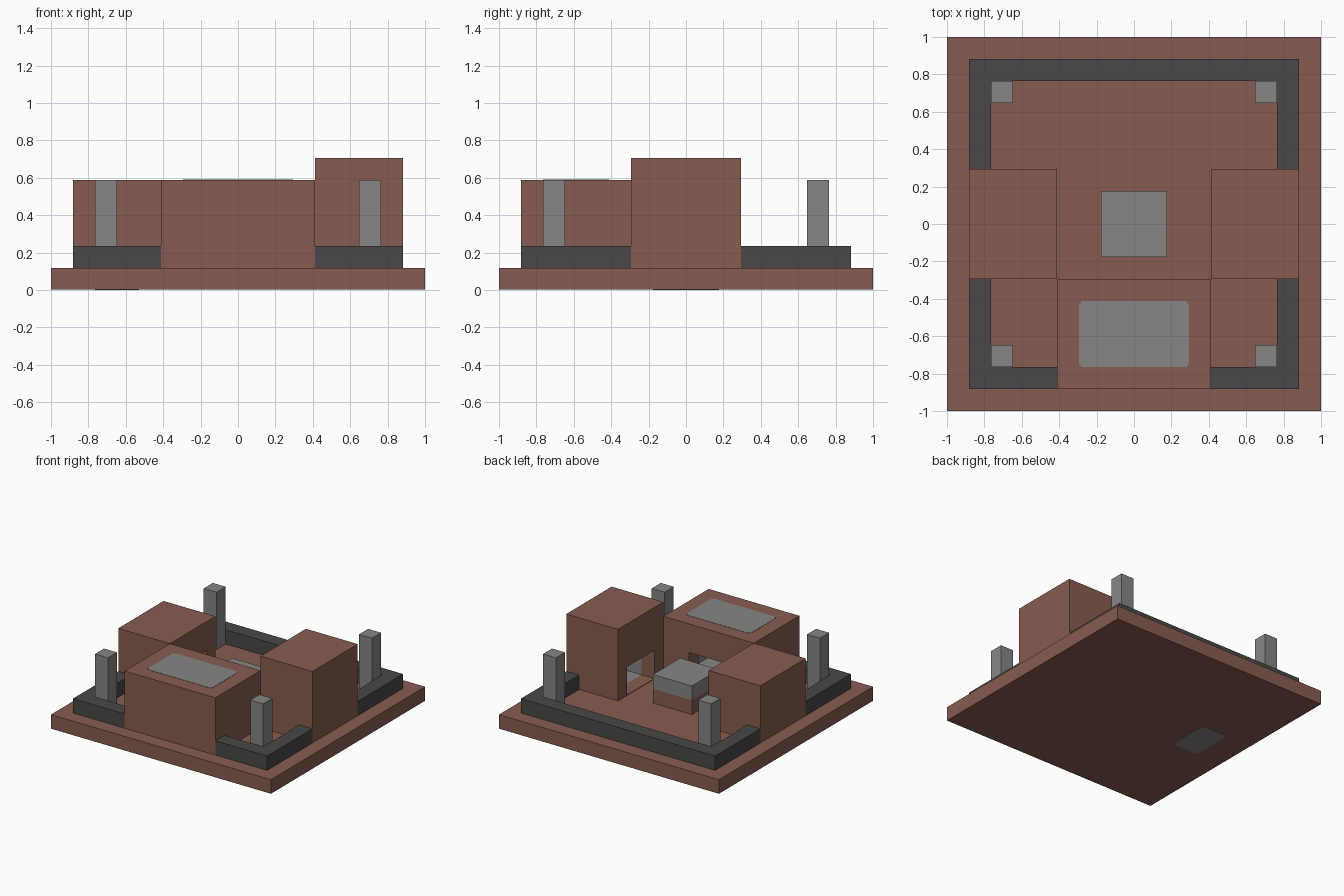
import bpy
import bmesh
from mathutils import Vector

U = 2 / 17      # grid unit the whole layout is based on
SKIN = 0.004    # thin plates and floor skins

cube = bpy.data.objects.get("Cube")
if cube:
    bpy.data.objects.remove(cube, do_unlink=True)


def material(name, colour):
    m = bpy.data.materials.new(name)
    m.use_nodes = True
    m.diffuse_color = (*colour, 1)
    m.node_tree.nodes["Principled BSDF"].inputs["Base Color"].default_value = (*colour, 1)
    return m


BROWN = material("clay_brown", (0.242, 0.107, 0.082))
GREY = material("mid_grey", (0.238, 0.238, 0.238))
DARK = material("charcoal", (0.065, 0.065, 0.065))


def add_object(name, bm, *mats):
    mesh = bpy.data.meshes.new(name)
    bm.to_mesh(mesh)
    bm.free()
    for m in mats:
        mesh.materials.append(m)
    obj = bpy.data.objects.new(name, mesh)
    bpy.context.collection.objects.link(obj)
    return obj


def box(name, lo, hi, *mats, index=0, round_corners=False):
    """Axis-aligned box between two corners, given in grid units."""
    lo, hi = Vector(lo) * U, Vector(hi) * U
    bm = bmesh.new()
    bmesh.ops.create_cube(bm, size=1)
    for v in bm.verts:
        v.co = [(a + b) / 2 + c * (b - a) for a, b, c in zip(lo, hi, v.co)]
    if round_corners:
        upright = [e for e in bm.edges
                   if abs(e.verts[0].co.z - e.verts[1].co.z) > SKIN / 4]
        bmesh.ops.bevel(bm, geom=upright, offset=0.012, segments=2, affect='EDGES')
    for f in bm.faces:
        f.material_index = index
    return add_object(name, bm, *mats)


def cut(obj, cutter):
    """Subtract the cutter for good, keeping its material on the new faces."""
    mod = obj.modifiers.new("cut", 'BOOLEAN')
    mod.operation = 'DIFFERENCE'
    mod.solver = 'EXACT'
    mod.object = cutter
    dg = bpy.context.evaluated_depsgraph_get()
    mesh = bpy.data.meshes.new_from_object(obj.evaluated_get(dg))
    obj.modifiers.clear()
    obj.data = mesh
    bpy.data.objects.remove(cutter, do_unlink=True)


def building(name, lo, hi, room_top, door_lo, door_hi):
    """Hollow block with a grey-lined room and a doorway to the courtyard."""
    s = SKIN / U
    block = box(name, (*lo, 1), (*hi, room_top[0]), BROWN, GREY)
    cut(block, box("room", (lo[0] + 1, lo[1] + 1, 1 + s),
                   (hi[0] - 1, hi[1] - 1, room_top[1]), BROWN, GREY, index=1))
    cut(block, box("doorway", (*door_lo, 1 + s), (*door_hi, 3), BROWN, GREY))


# Ground slab and the grey plate let into its underside
t = SKIN / 2 / U
box("ground_slab", (-8.5, -8.5, t), (8.5, 8.5, 1), BROWN)
box("underside_plate", (-6.5, -1.5, 0), (-4.5, 1.5, 2 * t), GREY, round_corners=True)

# Buildings around the courtyard
building("right_hall", (-7.5, -2.5), (-3.5, 2.5), (5, 4), (-4.55, -1.5), (-3.4, 1.5))
building("left_tower", (3.5, -2.5), (7.5, 2.5), (6, 5), (3.4, -1.5), (4.55, 1.5))
building("front_hall", (-3.5, -7.5), (3.5, -2.5), (5, 4.9), (-1.5, -3.55), (1.5, -2.4))
box("roof_plate", (-2.5, -6.5, 5 - t), (2.5, -3.5, 5 + t), GREY, round_corners=True)

# Low perimeter walls
box("back_wall", (-7.5, 6.5, 1), (7.5, 7.5, 2), DARK)
for side, s in (("left", 1), ("right", -1)):
    def span(a, b):
        return min(a * s, b * s), max(a * s, b * s)

    x0, x1 = span(6.5, 7.5)
    box(side + "_back_wall", (x0, 2.5, 1), (x1, 6.5, 2), DARK)
    box(side + "_front_wall", (x0, -6.5, 1), (x1, -2.5, 2), DARK)
    x0, x1 = span(3.5, 7.5)
    box("front_wall_" + side, (x0, -7.5, 1), (x1, -6.5, 2), DARK)

    # Corner posts inside the walls
    x0, x1 = span(5.5, 6.5)
    box(side + "_front_post", (x0, -6.5, 1), (x1, -5.5, 5), GREY)
    box(side + "_back_post", (x0, 5.5, 1), (x1, 6.5, 5), GREY)

# Courtyard pedestal
box("pedestal_base", (-1.5, -1.5, 1), (1.5, 1.5, 2), BROWN)
box("pedestal_top", (-1.5, -1.5, 2), (1.5, 1.5, 3), GREY)
